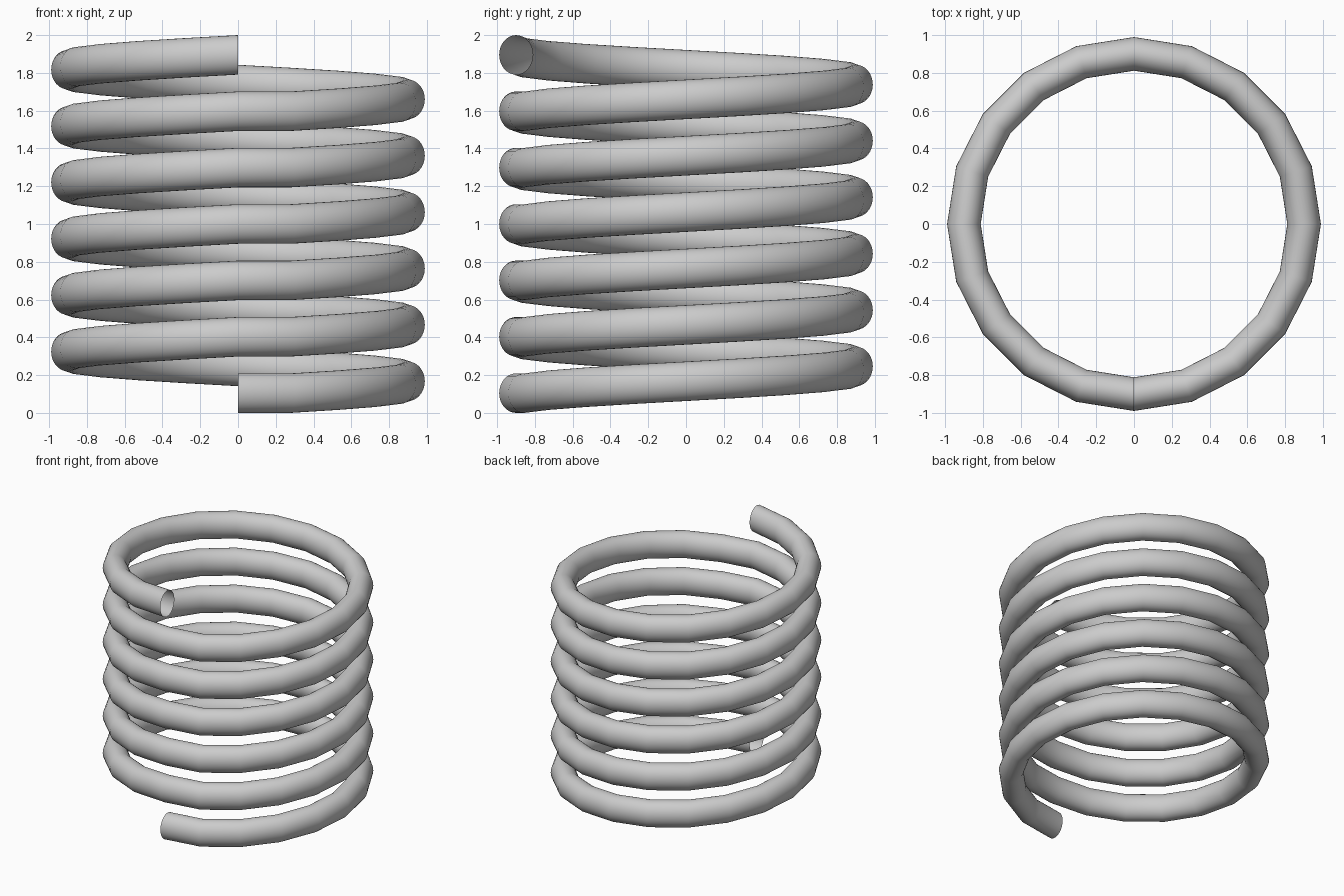
import bpy, bmesh
from math import sin, cos, pi

if "Cube" in bpy.data.objects:
    bpy.data.objects.remove(bpy.data.objects["Cube"])

TURNS, STEPS, SIDES = 6, 20, 32
R = 0.9                    # coil radius
RW, RH = 0.089, 0.1045     # wire half width / half height
PITCH = (2.0 - 2 * RH) / TURNS

bm = bmesh.new()

def ring(i):
    """Upright oval wire section at step i of the coil."""
    turn, k = divmod(i, STEPS)
    a = -pi / 2 + 2 * pi * k / STEPS
    # each turn starts with one level step, then climbs evenly
    z = RH + PITCH * (turn + max(0, k - 1) / (STEPS - 1))
    verts = []
    for j in range(SIDES):
        t = 2 * pi * j / SIDES
        r = R + RW * cos(t)
        verts.append(bm.verts.new((r * cos(a), r * sin(a), z + RH * sin(t))))
    return verts

# coil wire, open at both ends
rings = [ring(i) for i in range(TURNS * STEPS + 1)]
for p, q in zip(rings, rings[1:]):
    for j in range(SIDES):
        n = (j + 1) % SIDES
        bm.faces.new((p[j], q[j], q[n], p[n])).smooth = True
bmesh.ops.recalc_face_normals(bm, faces=bm.faces)

mesh = bpy.data.meshes.new("coil_spring")
bm.to_mesh(mesh)
bm.free()
bpy.context.collection.objects.link(bpy.data.objects.new("coil_spring", mesh))
